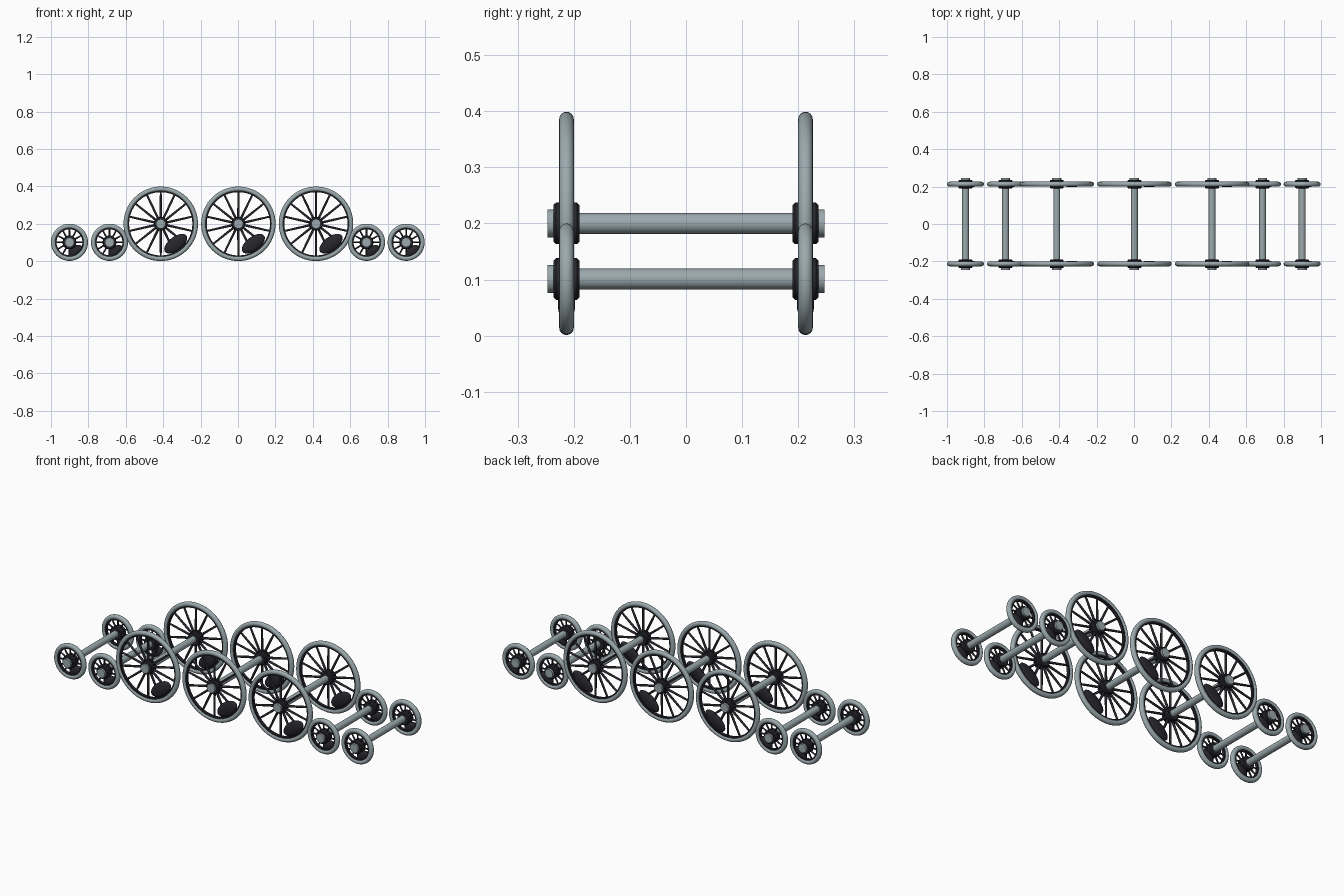
import bpy, bmesh, math
from mathutils import Matrix, Vector

if "Cube" in bpy.data.objects:
    bpy.data.objects.remove(bpy.data.objects["Cube"])


def material(name, rgb):
    m = bpy.data.materials.new(name)
    m.diffuse_color = (*rgb, 1)
    m.use_nodes = True
    m.node_tree.nodes["Principled BSDF"].inputs["Base Color"].default_value = m.diffuse_color
    return m


STEEL = material("blue_grey_steel", (0.33, 0.40, 0.42))
IRON = material("dark_iron", (0.02, 0.02, 0.026))
TRACK = 0.213      # distance of each wheel plane from the middle
ROUND = 0.013      # half thickness of the tyre


def finish(name, bm, mat):
    bmesh.ops.recalc_face_normals(bm, faces=bm.faces)
    mesh = bpy.data.meshes.new(name)
    bm.to_mesh(mesh)
    bm.free()
    mesh.materials.append(mat)
    ob = bpy.data.objects.new(name, mesh)
    bpy.context.collection.objects.link(ob)
    bpy.context.view_layer.objects.active = ob
    ob.select_set(True)
    bpy.ops.object.shade_smooth_by_angle(angle=math.radians(40))
    ob.select_set(False)
    return ob


def lathe(name, profile, centre, mat, steps=48):
    """Spin a closed (radius, y) profile around the wheel's y axis."""
    bm = bmesh.new()
    rings = []
    for i in range(steps):
        a = 2 * math.pi * i / steps
        rings.append([bm.verts.new(centre + Vector((r * math.cos(a), y, r * math.sin(a))))
                      for r, y in profile])
    n = len(profile)
    for i in range(steps):
        p, q = rings[i], rings[(i + 1) % steps]
        for j in range(n):
            k = (j + 1) % n
            bm.faces.new((p[j], p[k], q[k], q[j]))
    return finish(name, bm, mat)


def rod(name, radius, length, centre, mat):
    """Capped cylinder along y."""
    bm = bmesh.new()
    bmesh.ops.create_cone(bm, cap_ends=True, segments=32, radius1=radius, radius2=radius,
                          depth=length,
                          matrix=Matrix.Translation(centre) @ Matrix.Rotation(math.pi / 2, 4, 'X'))
    return finish(name, bm, mat)


def wheel(centre, radius, spokes, spoke_r, weight):
    # Rounded tyre
    mid = radius - ROUND
    circle = [(mid + ROUND * math.cos(t * math.pi / 8), ROUND * math.sin(t * math.pi / 8))
              for t in range(16)]
    lathe("tyre", circle, centre, STEEL, 64)

    # Dark band lining the tyre
    inner = radius - 2 * ROUND
    lathe("inner_rim", [(inner - 0.004, -0.008), (inner + 0.006, -0.008),
                        (inner + 0.006, 0.008), (inner - 0.004, 0.008)], centre, IRON, 64)

    # Hub with bevelled edges
    lathe("hub", [(0.012, -0.023), (0.033, -0.023), (0.037, -0.019),
                  (0.037, 0.019), (0.033, 0.023), (0.012, 0.023)], centre, IRON)

    # Spokes
    bm = bmesh.new()
    start, end = 0.028, inner + 0.003
    for i in range(spokes):
        turn = Matrix.Rotation(2 * math.pi * i / spokes, 4, 'Y')
        bmesh.ops.create_cone(bm, cap_ends=True, segments=10, radius1=spoke_r * 1.15,
                              radius2=spoke_r * 0.9, depth=end - start,
                              matrix=Matrix.Translation(centre) @ turn
                              @ Matrix.Translation((0, 0, (start + end) / 2)))
    finish("spokes", bm, IRON)

    # Counterweight: flattened oval set low on the +x side
    dist, along, across = weight
    bm = bmesh.new()
    bmesh.ops.create_uvsphere(bm, u_segments=28, v_segments=16, radius=1,
                              matrix=Matrix.Translation(centre)
                              @ Matrix.Rotation(math.radians(53), 4, 'Y')
                              @ Matrix.Translation((dist, 0, 0))
                              @ Matrix.Diagonal((across, 0.0155, along, 1)))
    finish("counterweight", bm, IRON)


def wheelset(x, z, radius, spokes, spoke_r, weight):
    rod("axle", 0.0185, 2 * TRACK, Vector((x, 0, z)), STEEL)
    for side in (-1, 1):
        centre = Vector((x, side * TRACK, z))
        wheel(centre, radius, spokes, spoke_r, weight)
        rod("axle_cap", 0.025, 0.036, Vector((x, side * 0.229, z)), STEEL)


# Large driving wheels
for x in (-0.413, 0.002, 0.417):
    wheelset(x, 0.2, 0.199, 14, 0.006, (0.133, 0.072, 0.037))

# Small carrying wheels at both ends
for x in (-0.901, -0.687, 0.687, 0.899):
    wheelset(x, 0.101, 0.099, 12, 0.0045, (0.056, 0.04, 0.024))
